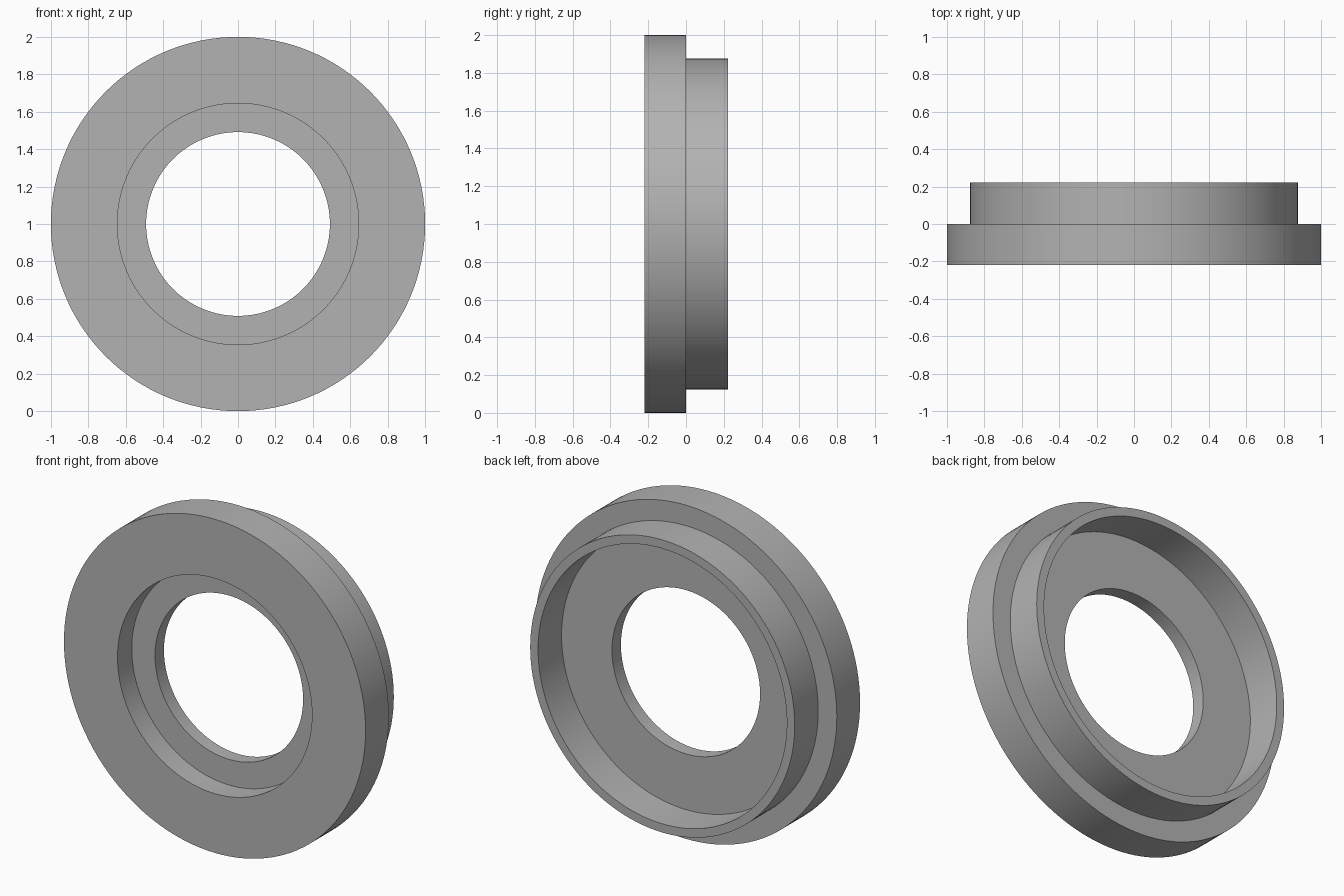
import bpy
import bmesh
from math import cos, sin, tau, radians

cube = bpy.data.objects.get("Cube")
if cube:
    bpy.data.objects.remove(cube, do_unlink=True)

SEGMENTS = 128
CENTRE_Z = 1.0

# Plain grey
grey = bpy.data.materials.new("plain grey")
grey.use_nodes = True
colour = (0.45, 0.45, 0.45, 1)
grey.diffuse_color = colour
grey.node_tree.nodes["Principled BSDF"].inputs["Base Color"].default_value = colour


def lathe(name, profile):
    """Spin a closed (radius, y) profile around the y axis."""
    bm = bmesh.new()
    rings = []
    for i in range(SEGMENTS):
        a = tau * i / SEGMENTS
        rings.append([bm.verts.new((r * cos(a), y, CENTRE_Z + r * sin(a)))
                      for r, y in profile])
    n = len(profile)
    for i, ring in enumerate(rings):
        after = rings[(i + 1) % SEGMENTS]
        for j in range(n):
            k = (j + 1) % n
            bm.faces.new((ring[j], ring[k], after[k], after[j]))
    bmesh.ops.recalc_face_normals(bm, faces=bm.faces)
    mesh = bpy.data.meshes.new(name)
    bm.to_mesh(mesh)
    bm.free()
    mesh.materials.append(grey)
    obj = bpy.data.objects.new(name, mesh)
    bpy.context.collection.objects.link(obj)
    bpy.ops.object.select_all(action='DESELECT')
    obj.select_set(True)
    bpy.context.view_layer.objects.active = obj
    bpy.ops.object.shade_smooth_by_angle(angle=radians(30))
    return obj


# Stepped ring: flange, rear rim with recess, web with bore, front counterbore
lathe("stepped_ring", [
    (0.645, -0.22), (1.0, -0.22), (1.0, 0.0),
    (0.877, 0.0), (0.877, 0.223), (0.825, 0.223),
    (0.825, 0.0), (0.491, 0.0), (0.491, -0.085), (0.645, -0.085),
])
